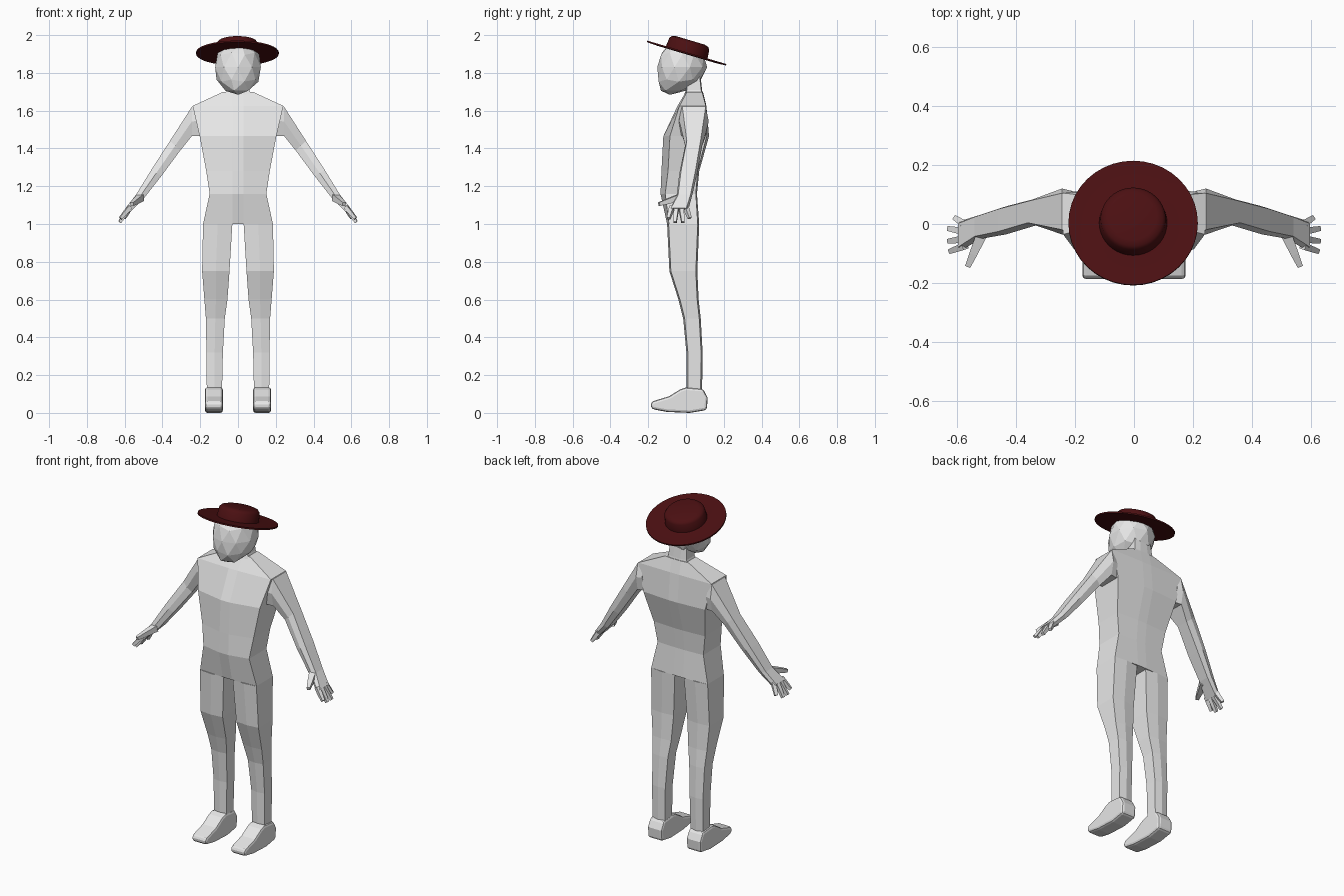
import bpy, bmesh, math
from mathutils import Vector, Matrix

if "Cube" in bpy.data.objects:
    bpy.data.objects.remove(bpy.data.objects["Cube"])


def material(name, rgb):
    m = bpy.data.materials.new(name)
    m.diffuse_color = (*rgb, 1)
    m.use_nodes = True
    m.node_tree.nodes["Principled BSDF"].inputs["Base Color"].default_value = m.diffuse_color
    return m


GREY = material("light_grey", (0.8, 0.8, 0.8))
RED = material("dark_red", (0.07, 0.005, 0.006))


def finish(bm, name, mat, mirror=False):
    bmesh.ops.recalc_face_normals(bm, faces=bm.faces)
    me = bpy.data.meshes.new(name)
    bm.to_mesh(me)
    bm.free()
    me.materials.append(mat)
    ob = bpy.data.objects.new(name, me)
    bpy.context.collection.objects.link(ob)
    if mirror:
        ob.modifiers.new("Mirror", 'MIRROR').use_mirror_merge = False
    return ob


def loft(name, rings, mirror=False):
    """Skin a list of equal-length point rings and cap both ends."""
    bm = bmesh.new()
    vs = [[bm.verts.new(p) for p in r] for r in rings]
    n = len(vs[0])
    for a, b in zip(vs, vs[1:]):
        for i in range(n):
            j = (i + 1) % n
            bm.faces.new((a[i], a[j], b[j], b[i]))
    bm.faces.new(vs[0])
    bm.faces.new(vs[-1])
    return finish(bm, name, GREY, mirror)


# Torso: z, half width, front centre, front corner, back corner, back centre
def torso_ring(z, w, fc, f, b, bc):
    c = min(0.03, w * 0.4)
    return [(-w, f, z), (-c, fc, z), (c, fc, z), (w, f, z),
            (w, b, z), (c, bc, z), (-c, bc, z), (-w, b, z)]


loft("torso", [torso_ring(*r) for r in (
    (1.00, .185, -.100, -.090, .062, .070),
    (1.16, .150, -.135, -.110, .052, .058),
    (1.28, .168, -.130, -.095, .062, .070),
    (1.465, .203, -.120, -.085, .110, .122),
    (1.625, .240, -.045, -.035, .105, .108),
    (1.70, .078, .000, .005, .085, .090))])

# Neck
loft("neck", [torso_ring(*r) for r in (
    (1.67, .075, -.015, -.010, .088, .092),
    (1.71, .060, .000, .005, .080, .085),
    (1.80, .052, -.010, .000, .070, .075))])


# Arms: top x, top z, bottom x, bottom z, front y, back y
def arm_ring(tx, tz, bx, bz, f, b):
    mx, mz, d = (tx + bx) / 2, (tz + bz) / 2, (b - f) * 0.1
    return [(tx, f + d, tz), (mx, f, mz), (bx, f + d, bz),
            (bx, b - d, bz), (mx, b, mz), (tx, b - d, tz)]


loft("arm", [arm_ring(*r) for r in (
    (.225, 1.625, .195, 1.465, -.040, .112),
    (.243, 1.622, .245, 1.465, -.035, .120),
    (.360, 1.440, .305, 1.390, -.005, .086),
    (.460, 1.285, .405, 1.255, -.035, .060),
    (.540, 1.155, .495, 1.140, -.050, .032),
    (.595, 1.085, .570, 1.065, -.088, .012))], True)


# Fingers and thumbs: tapered four-sided bars
def finger(name, start, end, r0, r1):
    a, b = Vector(start), Vector(end)
    d = (b - a).normalized()
    u = d.cross(Vector((0, 0, 1))).normalized()
    v = d.cross(u)
    loft(name, [[p + (u * s + v * t) * r for s, t in
                 ((-1, -1), (1, -1), (1, 1), (-1, 1))]
                for p, r in ((a, r0), (a.lerp(b, .6), (r0 + r1) / 2), (b, r1))], True)


for base_y, tip in ((-.074, (.622, -.092, 1.03)), (-.050, (.626, -.058, 1.01)),
                    (-.026, (.626, -.016, 1.01)), (-.002, (.605, .020, 1.03))):
    finger("finger", (.572, base_y, 1.090), tip, .012, .008)
finger("thumb", (.515, -.035, 1.140), (.562, -.143, 1.105), .018, .009)


# Legs: height, inner x, outer x, front y, back y
def leg_ring(z, i, o, f, b):
    m = (i + o) / 2
    return [(i, f + .008, z), (m, f, z), (o, f + .008, z),
            (o, b - .008, z), (m, b, z), (i, b - .008, z)]


loft("leg", [leg_ring(*r) for r in (
    (.10, .085, .165, .003, .085),
    (.32, .080, .167, .002, .088),
    (.50, .070, .170, -.015, .078),
    (.60, .056, .178, -.040, .067),
    (.75, .045, .190, -.088, .060),
    (1.00, .030, .185, -.100, .070))], True)

# Feet: side profile extruded across and rounded
profile = ((-.19, .045), (-.175, .062), (-.09, .088), (-.03, .125), (0, .135), (.09, .127),
           (.115, .08), (.11, .015), (.02, .0), (-.10, .005), (-.18, .02))
foot = loft("foot", [[(x, y, z) for y, z in profile] for x in (.08, .175)], True)
bevel = foot.modifiers.new("Bevel", 'BEVEL')
bevel.width, bevel.segments, bevel.angle_limit = .014, 2, math.radians(50)

# Head: faceted ball with a chin drawn forward
bm = bmesh.new()
bmesh.ops.create_icosphere(bm, subdivisions=2, radius=1)
for v in bm.verts:
    x, y, z = v.co
    shift = -.02 - .065 * min(z, 0) ** 2
    v.co = (x * .127, y * .132 + shift, 1.83 + z * .146)
finish(bm, "head", GREY)

# Hat: revolved crown and thin brim, tipped backwards
bm = bmesh.new()
section = ((0, .070), (.080, .070), (.100, .064), (.110, .052), (.115, .004), (.16, .001),
           (.219, .004), (.219, -.004), (.16, -.007), (.112, -.006), (0, -.006))
pts = [bm.verts.new((r, 0, z)) for r, z in section]
edges = [bm.edges.new(p) for p in zip(pts, pts[1:])]
bmesh.ops.spin(bm, geom=pts + edges, cent=(0, 0, 0), axis=(0, 0, 1),
               angle=math.tau, steps=40, use_merge=False)
bmesh.ops.remove_doubles(bm, verts=bm.verts, dist=.0005)
bmesh.ops.transform(bm, verts=bm.verts, matrix=Matrix.Translation((-.003, .003, 1.905))
                    @ Matrix.Rotation(math.radians(-16.5), 4, 'X'))
hat = finish(bm, "hat", RED)
bpy.context.view_layer.objects.active = hat
hat.select_set(True)
bpy.ops.object.shade_smooth_by_angle(angle=math.radians(40))
